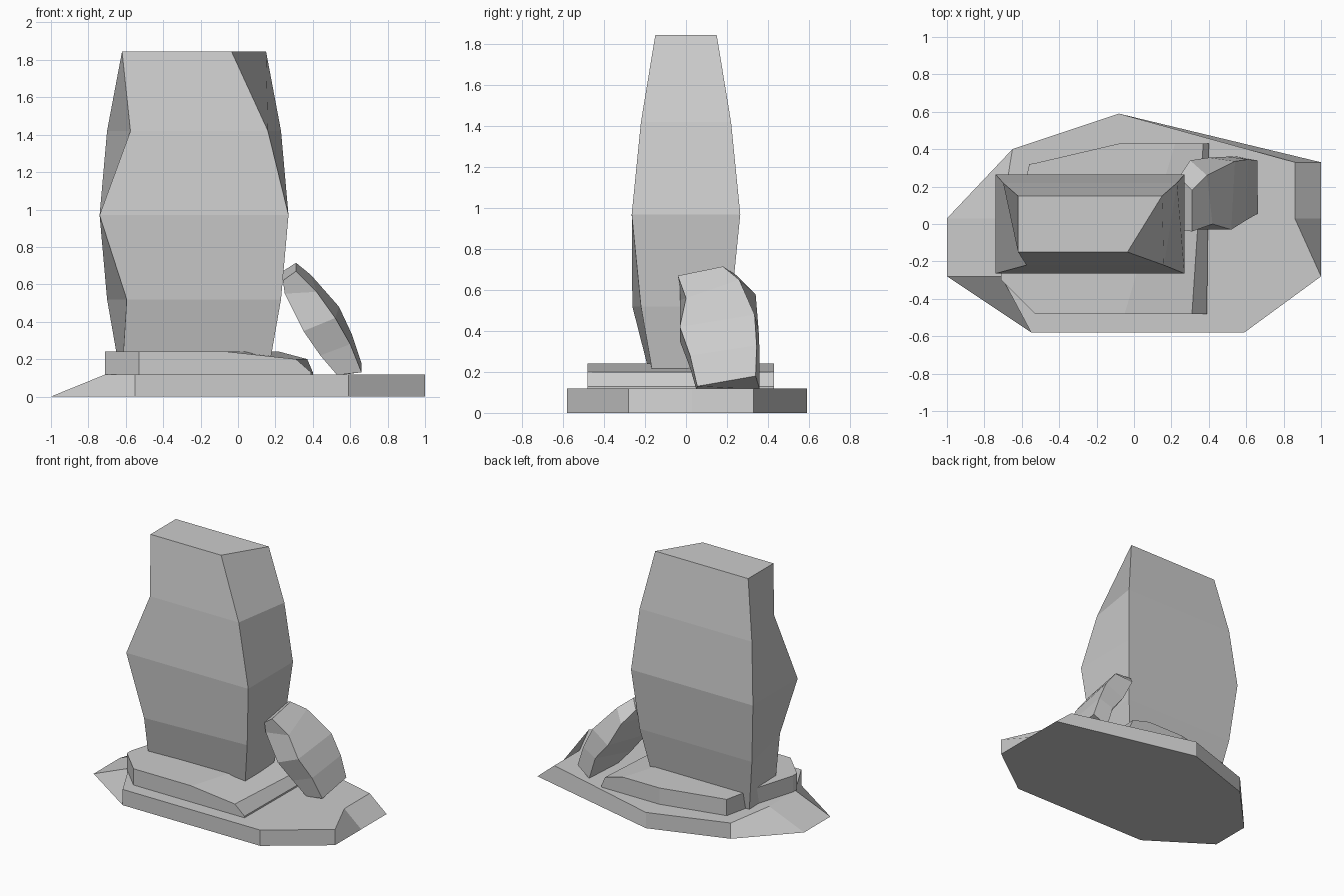
import bpy, bmesh


def loft(name, rings):
    """Skin a list of equal-length point rings and cap both ends."""
    bm = bmesh.new()
    vs = [[bm.verts.new(p) for p in ring] for ring in rings]
    n = len(rings[0])
    for a, b in zip(vs, vs[1:]):
        for i in range(n):
            j = (i + 1) % n
            bm.faces.new((a[i], a[j], b[j], b[i]))
    bm.faces.new(vs[0][::-1])
    bm.faces.new(vs[-1])
    bmesh.ops.remove_doubles(bm, verts=bm.verts, dist=0.0005)
    bmesh.ops.recalc_face_normals(bm, faces=bm.faces)
    mesh = bpy.data.meshes.new(name)
    bm.to_mesh(mesh)
    bm.free()
    obj = bpy.data.objects.new(name, mesh)
    bpy.context.collection.objects.link(obj)
    return obj


# Ground slab: vertical sides with chipped left and right ends
bottom = [(-1, .03), (-.65, .4), (-.08, .59), (1, .33), (1, .03),
          (1, -.28), (.59, -.58), (-.55, -.58), (-1, -.28)]
chips = {0: (-.71, .03), 3: (.86, .33), 4: (.86, .03), 8: (-.71, -.28)}
top = [chips.get(i, p) for i, p in enumerate(bottom)]
loft("base_rock", [[(x, y, 0) for x, y in bottom],
                   [(x, y, .118) for x, y in top]])

# Second ledge: stations along x (front x, front y, back x, back y, front z, back z)
stations = [(-.71, -.30, -.71, -.25, .24, .24),
            (-.63, -.38, -.62, .05, .24, .24),
            (-.57, -.44, -.56, .32, .24, .24),
            (-.53, -.48, -.53, .325, .24, .24),
            (-.06, -.48, -.08, .43, .24, .24),
            (-.05, -.48, .22, .43, .239, .24),
            (.31, -.48, .37, .43, .20, .20),
            (.39, -.48, .40, .43, .13, .13)]
loft("ledge_rock", [[(fx, fy, .117), (fx, fy, fz), (bx, by, bz), (bx, by, .117)]
                    for fx, fy, bx, by, fz, bz in stations])

# Standing stone: level, left x, right x, half depth, front-left x, front-right x, front-left y
levels = [(.12, -.63, .16, .15, -.62, .16, -.16),
          (.52, -.70, .23, .22, -.595, .23, -.262),
          (.97, -.74, .27, .265, -.74, .27, -.265),
          (1.42, -.70, .23, .22, -.575, .16, -.22),
          (1.845, -.62, .15, .15, -.62, -.035, -.15)]
loft("standing_stone", [[(fl, fy, z), (fr, -d, z), (r, d, z), (l, d, z)]
                        for z, l, r, d, fl, fr, fy in levels])

# Leaning stone: four-corner sections from its tip down to the ground slab
loft("leaning_stone", [
    [(.31, -.04, .67), (.31, .18, .715), (.24, .25, .67), (.24, -.03, .62)],
    [(.42, 0, .56), (.39, .26, .65), (.30, .34, .58), (.25, -.03, .55)],
    [(.52, -.03, .42), (.54, .335, .48), (.40, .355, .40), (.35, -.03, .35)],
    [(.60, .02, .28), (.61, .345, .33), (.50, .36, .28), (.44, .02, .22)],
    [(.66, .055, .13), (.66, .34, .18), (.55, .36, .115), (.53, .05, .115)],
])
